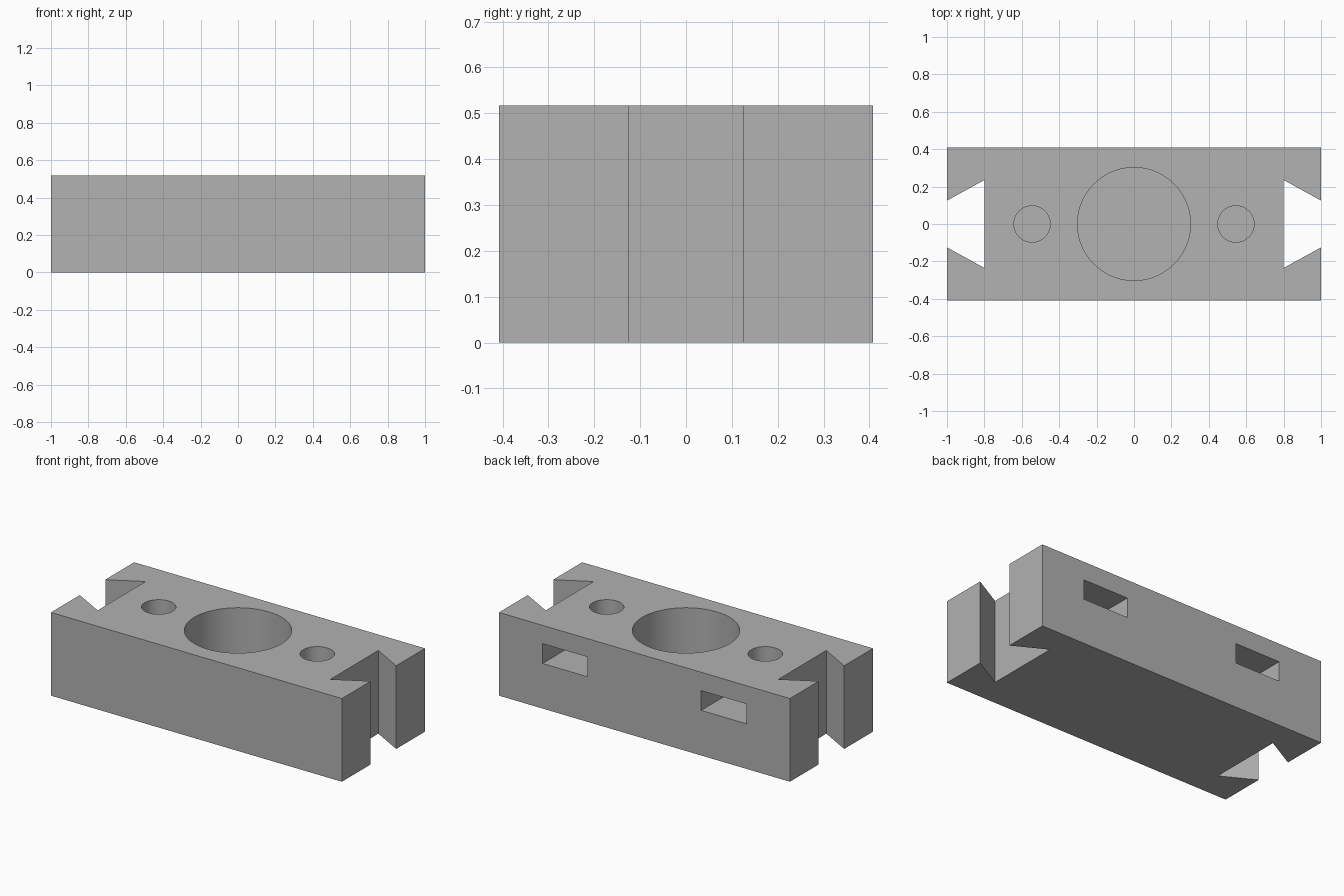
import bpy
import bmesh
from math import cos, sin, pi, radians

cube = bpy.data.objects.get("Cube")
if cube:
    bpy.data.objects.remove(cube, do_unlink=True)

HEIGHT, DEPTH = 0.517, 0.408      # block height and half depth
BOLT_X = 0.545
FLOOR = 0.08                      # thickness left under the blind holes

grey = bpy.data.materials.new("plain grey")
grey.use_nodes = True
grey.diffuse_color = (0.445, 0.445, 0.445, 1)
grey.node_tree.nodes["Principled BSDF"].inputs["Base Color"].default_value = grey.diffuse_color


def prism(name, outline, bottom, top):
    """Extrude a counter-clockwise xy outline from bottom to top."""
    bm = bmesh.new()
    face = bm.faces.new([bm.verts.new((x, y, bottom)) for x, y in outline])
    extruded = bmesh.ops.extrude_face_region(bm, geom=[face])["geom"]
    for v in extruded:
        if isinstance(v, bmesh.types.BMVert):
            v.co.z = top
    bmesh.ops.recalc_face_normals(bm, faces=bm.faces)
    mesh = bpy.data.meshes.new(name)
    bm.to_mesh(mesh)
    bm.free()
    mesh.materials.append(grey)
    obj = bpy.data.objects.new(name, mesh)
    bpy.context.collection.objects.link(obj)
    return obj


def circle(cx, radius, sides):
    return [(cx + radius * cos(2 * pi * i / sides), radius * sin(2 * pi * i / sides))
            for i in range(sides)]


def cut(target, cutter):
    cutter.hide_render = True
    mod = target.modifiers.new("cut", "BOOLEAN")
    mod.operation = "DIFFERENCE"
    mod.solver = "EXACT"
    mod.object = cutter
    bpy.ops.object.modifier_apply(modifier=mod.name)
    bpy.data.objects.remove(cutter, do_unlink=True)


# Block with a dovetail groove in each end
right_half = [(1, -DEPTH), (1, -0.125), (0.8, -0.235), (0.8, 0.235), (1, 0.125), (1, DEPTH)]
left_half = [(-x, -y) for x, y in right_half]
block = prism("dovetail_block", right_half + left_half, 0, HEIGHT)
bpy.context.view_layer.objects.active = block
block.select_set(True)

# Large blind hole in the middle
cut(block, prism("centre_hole_cutter", circle(0, 0.302, 96), FLOOR, 1))

# Bolt holes and the nut slots that reach them from the back
half = 0.155
tip = half / cos(pi / 6)
for side in (-1, 1):
    cx = side * BOLT_X
    cut(block, prism("bolt_hole_cutter", circle(cx, 0.097, 64), FLOOR, 1))
    slot = [(cx - half, 1), (cx - half, -tip / 2), (cx, -tip),
            (cx + half, -tip / 2), (cx + half, 1)]
    cut(block, prism("nut_slot_cutter", slot, 0.28, 0.403))

bpy.ops.object.shade_smooth_by_angle(angle=radians(25))
